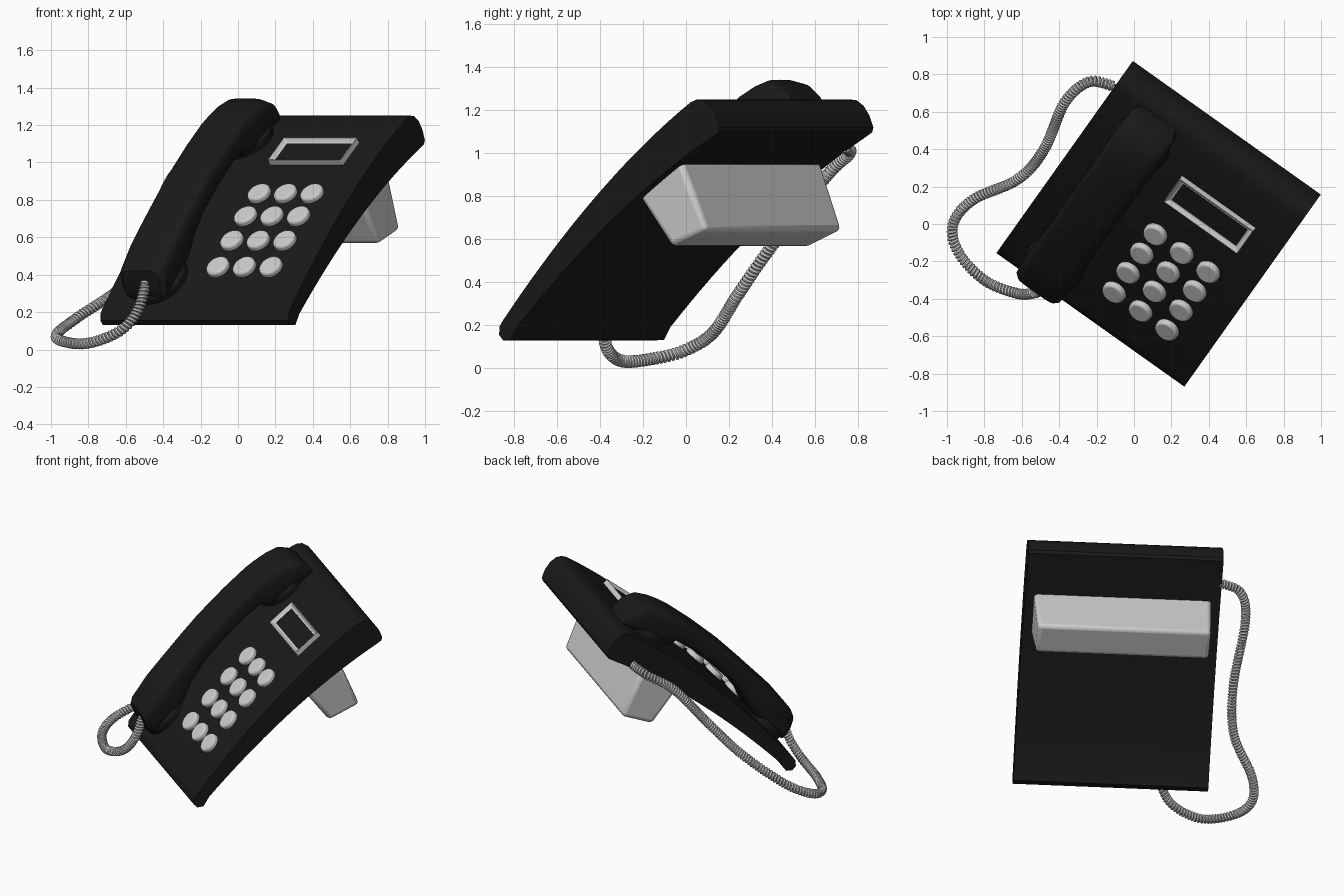
import bpy, bmesh, math
from mathutils import Vector, Matrix

if "Cube" in bpy.data.objects:
    bpy.data.objects.remove(bpy.data.objects["Cube"])

TURN = Matrix.Rotation(math.atan2(-0.579, 0.815), 4, 'Z')
black = bpy.data.materials.new("black_plastic")
black.diffuse_color = (0.01, 0.01, 0.01, 1)
black.use_nodes = True
black.node_tree.nodes["Principled BSDF"].inputs["Base Color"].default_value = black.diffuse_color


def top_z(v):
    return 0.80 + 0.95 * v - 0.26 * v * v


def under_z(v):
    return 0.615 + 0.84 * v - 0.22 * v * v


def on_top(u, v):
    """Frame lying on the curved top surface, z along its normal."""
    slope = math.atan(0.95 - 0.52 * v)
    return Matrix.Translation((u, v, top_z(v))) @ Matrix.Rotation(slope, 4, 'X')


def finish(bm, name, mat=None, bevel=0, place=None, segments=3, angle=40):
    bmesh.ops.recalc_face_normals(bm, faces=bm.faces)
    me = bpy.data.meshes.new(name)
    bm.to_mesh(me)
    bm.free()
    ob = bpy.data.objects.new(name, me)
    bpy.context.collection.objects.link(ob)
    ob.matrix_world = TURN @ (place or Matrix())
    if mat:
        me.materials.append(mat)
    if bevel:
        m = ob.modifiers.new("bevel", 'BEVEL')
        m.width, m.segments = bevel, segments
        m.limit_method, m.angle_limit = 'ANGLE', math.radians(angle)
    return ob


def prism(profile, u0, u1):
    bm = bmesh.new()
    a = [bm.verts.new((u0, v, z)) for v, z in profile]
    b = [bm.verts.new((u1, v, z)) for v, z in profile]
    n = len(profile)
    for i in range(n):
        j = (i + 1) % n
        bm.faces.new((a[i], a[j], b[j], b[i]))
    bm.faces.new(a)
    bm.faces.new(b)
    return bm


def catmull(pts, steps):
    P = [Vector(p) for p in pts]
    P = [2 * P[0] - P[1]] + P + [2 * P[-1] - P[-2]]
    out = []
    for i in range(1, len(P) - 2):
        p0, p1, p2, p3 = P[i - 1:i + 3]
        for k in range(steps):
            t = k / steps
            out.append(0.5 * (2 * p1 + (p2 - p0) * t + (2 * p0 - 5 * p1 + 4 * p2 - p3) * t * t
                              + (3 * p1 - p0 - 3 * p2 + p3) * t ** 3))
    return out + [P[-2]]


# Curved slab body
profile = [(-0.488, 0.132), (-0.53, 0.13), (-0.553, 0.155), (-0.55, 0.195)]
profile += [(v, top_z(v)) for v in [-0.53 + 1.07 * i / 20 for i in range(21)]]
profile += [(0.575, 1.25), (0.61, 1.247), (0.65, 1.222), (0.685, 1.175), (0.707, 1.12), (0.70, 1.098)]
profile += [(v, under_z(v)) for v in [0.66 - 1.11 * i / 18 for i in range(19)]]
finish(prism(profile, -0.51, 0.723), "phone_body", black)

# Stand foot under the body
foot = prism([(0.18, 0.83), (0.381, 0.562), (0.582, 0.643), (0.445, 0.965), (0.3, 0.95)], -0.455, 0.668)
for vert in foot.verts:
    if vert.co.z < 0.7:
        vert.co.x += 0.015 if vert.co.x < 0 else -0.015
finish(foot, "stand_foot", None, 0.025)

# Handset lofted through rounded sections: outer v, z, inner v, z, half width
stations = [(-0.605, 0.42, -0.56, 0.30, 0.12), (-0.592, 0.455, -0.52, 0.265, 0.142),
            (-0.50, 0.58, -0.38, 0.40, 0.15), (-0.46, 0.625, -0.31, 0.49, 0.15),
            (-0.39, 0.70, -0.26, 0.605, 0.147), (-0.27, 0.83, -0.18, 0.72, 0.145),
            (-0.155, 0.95, -0.07, 0.84, 0.145), (0.02, 1.11, 0.08, 0.98, 0.145),
            (0.167, 1.23, 0.19, 1.06, 0.147), (0.23, 1.275, 0.235, 1.03, 0.15),
            (0.306, 1.317, 0.31, 1.07, 0.15), (0.38, 1.342, 0.42, 1.15, 0.15),
            (0.45, 1.325, 0.51, 1.205, 0.142), (0.51, 1.28, 0.545, 1.23, 0.12)]
bm = bmesh.new()
N, rings = 32, []
for ov, oz, iv, iz, w in stations:
    o, i = Vector((-0.222, ov, oz)), Vector((-0.222, iv, iz))
    ring = []
    for k in range(N):
        c, s = math.cos(2 * math.pi * k / N), math.sin(2 * math.pi * k / N)
        cx = math.copysign(abs(c) ** 0.5, c)
        sy = math.copysign(abs(s) ** 0.5, s)
        ring.append(bm.verts.new((o + i) / 2 + (o - i) / 2 * sy + Vector((w * cx, 0, 0))))
    rings.append(ring)
for a, b in zip(rings, rings[1:]):
    for k in range(N):
        bm.faces.new((a[k], a[(k + 1) % N], b[(k + 1) % N], b[k]))
bm.faces.new(rings[0])
bm.faces.new(rings[-1])
finish(bm, "handset", black)

# Round cradle pads under ear and mouth ends
for name, v in (("ear_pad", 0.37), ("mouth_pad", -0.41)):
    bm = bmesh.new()
    bmesh.ops.create_cone(bm, cap_ends=True, segments=40, radius1=0.165, radius2=0.165, depth=0.1)
    finish(bm, name, black, 0.02, on_top(-0.222, v))

# Keypad, three by four round keys
for row, v in enumerate((0.027, -0.098, -0.224, -0.352)):
    for col, u in enumerate((0.125, 0.298, 0.472)):
        bm = bmesh.new()
        bmesh.ops.create_cone(bm, cap_ends=True, segments=32, radius1=0.067, radius2=0.065, depth=0.064)
        finish(bm, f"key_{row}_{col}", None, 0.014, on_top(u, v))

# Display frame with sunken screen
bm = bmesh.new()
bmesh.ops.create_cube(bm, size=1, matrix=Matrix.Diagonal((0.49, 0.2, 0.07, 1)))
top = max(bm.faces, key=lambda f: f.calc_center_median().z)
for vert in top.verts:
    vert.co.x *= 0.98
    vert.co.y *= 0.95
bmesh.ops.inset_region(bm, faces=[top], thickness=0.028)
bmesh.ops.translate(bm, verts=top.verts, vec=(0, 0, -0.022))
finish(bm, "display_frame", None, 0.004, on_top(0.301, 0.283), 2)
bm = bmesh.new()
bmesh.ops.create_cube(bm, size=1, matrix=Matrix.Translation((0, 0, 0.01)) @ Matrix.Diagonal((0.424, 0.134, 0.01, 1)))
finish(bm, "display_screen", black, 0, on_top(0.301, 0.283))

# Coiled cord: helix wound round a smooth path
path = catmull([(-0.49, -0.345, 0.36), (-0.535, -0.37, 0.21), (-0.63, -0.37, 0.1), (-0.80, -0.30, 0.034),
                (-0.94, -0.15, 0.045), (-0.967, 0.0, 0.085), (-0.86, 0.13, 0.17), (-0.62, 0.24, 0.34),
                (-0.48, 0.40, 0.57), (-0.37, 0.65, 0.89), (-0.24, 0.76, 1.0), (-0.10, 0.735, 1.03)], 40)
length = [0.0]
for a, b in zip(path, path[1:]):
    length.append(length[-1] + (b - a).length)
turns, per = int(length[-1] / 0.0195), 12
points, seg, normal = [], 0, Vector((1, 0, 0))
for i in range(turns * per + 1):
    d = length[-1] * i / (turns * per)
    while seg < len(path) - 2 and length[seg + 1] < d:
        seg += 1
    a, b = path[seg], path[seg + 1]
    tangent = (b - a).normalized()
    normal = (normal - tangent * normal.dot(tangent)).normalized()
    side = tangent.cross(normal)
    centre = a.lerp(b, (d - length[seg]) / (length[seg + 1] - length[seg]))
    ang = 2 * math.pi * i / per
    points.append(centre + 0.021 * (normal * math.cos(ang) + side * math.sin(ang)))
curve = bpy.data.curves.new("coiled_cord", 'CURVE')
curve.dimensions = '3D'
curve.bevel_depth, curve.bevel_resolution, curve.use_fill_caps = 0.0095, 1, True
spline = curve.splines.new('POLY')
spline.points.add(len(points) - 1)
for sp, p in zip(spline.points, points):
    sp.co = (*p, 1)
cord = bpy.data.objects.new("coiled_cord", curve)
bpy.context.collection.objects.link(cord)
bpy.context.view_layer.objects.active = cord
cord.select_set(True)
bpy.ops.object.convert(target='MESH')

# Smooth shading with kept edges
for ob in bpy.context.scene.objects:
    ob.select_set(ob.type == 'MESH')
bpy.ops.object.shade_smooth_by_angle(angle=math.radians(35))
